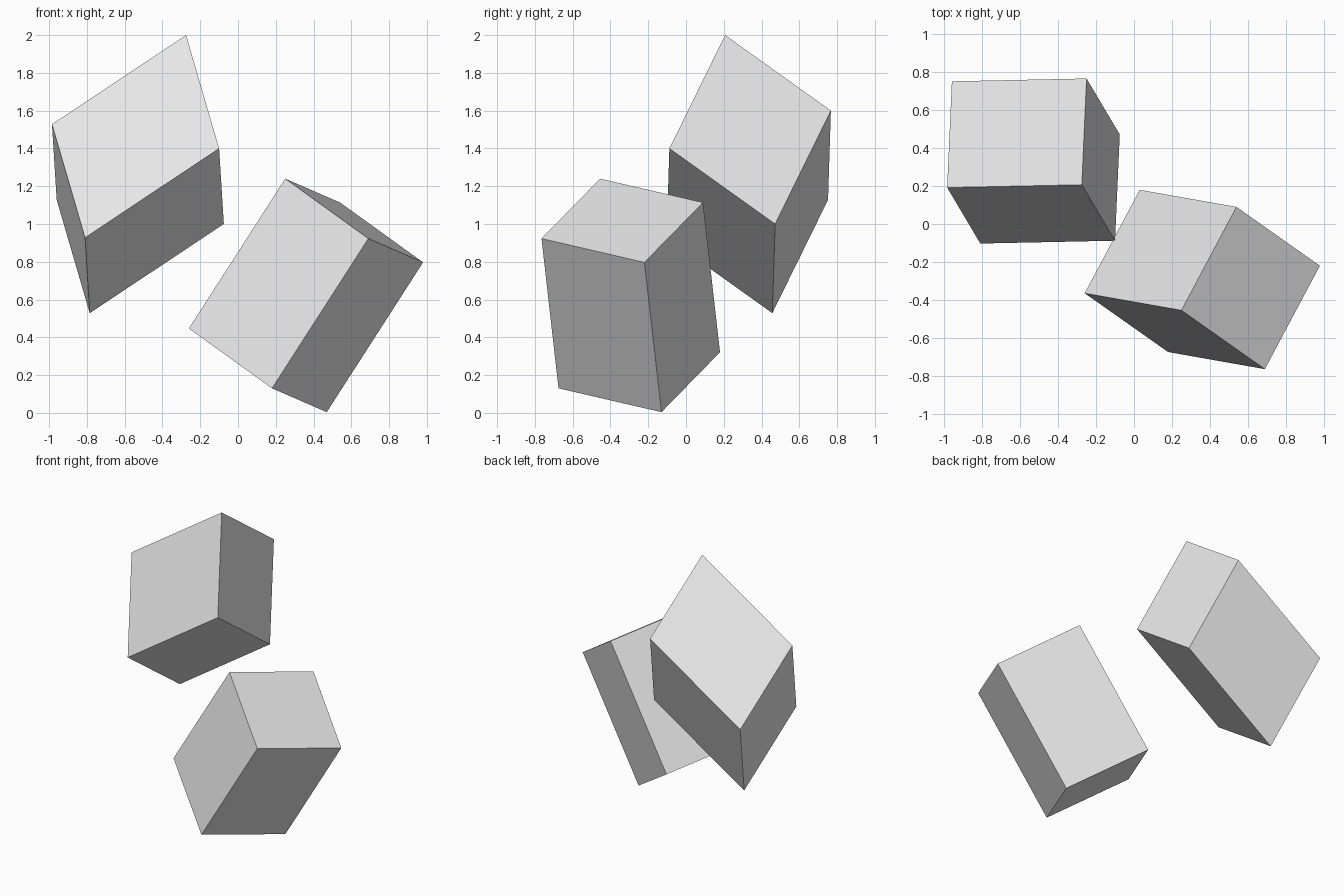
import bpy
import bmesh
from mathutils import Matrix, Vector

if "Cube" in bpy.data.objects:
    bpy.data.objects.remove(bpy.data.objects["Cube"])

# One plain light grey for both blocks
grey = bpy.data.materials.new("light_grey")
grey.diffuse_color = (0.8, 0.8, 0.8, 1.0)
grey.use_nodes = True
grey.node_tree.nodes["Principled BSDF"].inputs["Base Color"].default_value = grey.diffuse_color


def block(name, corner, a, b, c):
    """Six-sided block spanned by three edges that leave one corner."""
    a, b, c = Vector(a), Vector(b), Vector(c)
    centre = Vector(corner) + (a + b + c) / 2
    shape = Matrix((a, b, c)).transposed().to_4x4()
    bm = bmesh.new()
    bmesh.ops.create_cube(bm, size=1.0, matrix=Matrix.Translation(centre) @ shape)
    bmesh.ops.recalc_face_normals(bm, faces=bm.faces)
    mesh = bpy.data.meshes.new(name)
    bm.to_mesh(mesh)
    bm.free()
    mesh.materials.append(grey)
    obj = bpy.data.objects.new(name, mesh)
    bpy.context.collection.objects.link(obj)
    return obj


# Upper block, slightly skewed
block("upper_block", (-0.275, 0.207, 2.0),
      (-0.71, -0.015, -0.472), (0.175, -0.295, -0.60), (0.025, 0.56, -0.40))

# Lower block, a tilted square-cornered box resting on one corner
block("lower_block", (0.25, -0.455, 1.24),
      (0.44, -0.31, -0.317), (0.29, 0.545, -0.126), (-0.51, 0.09, -0.793))
